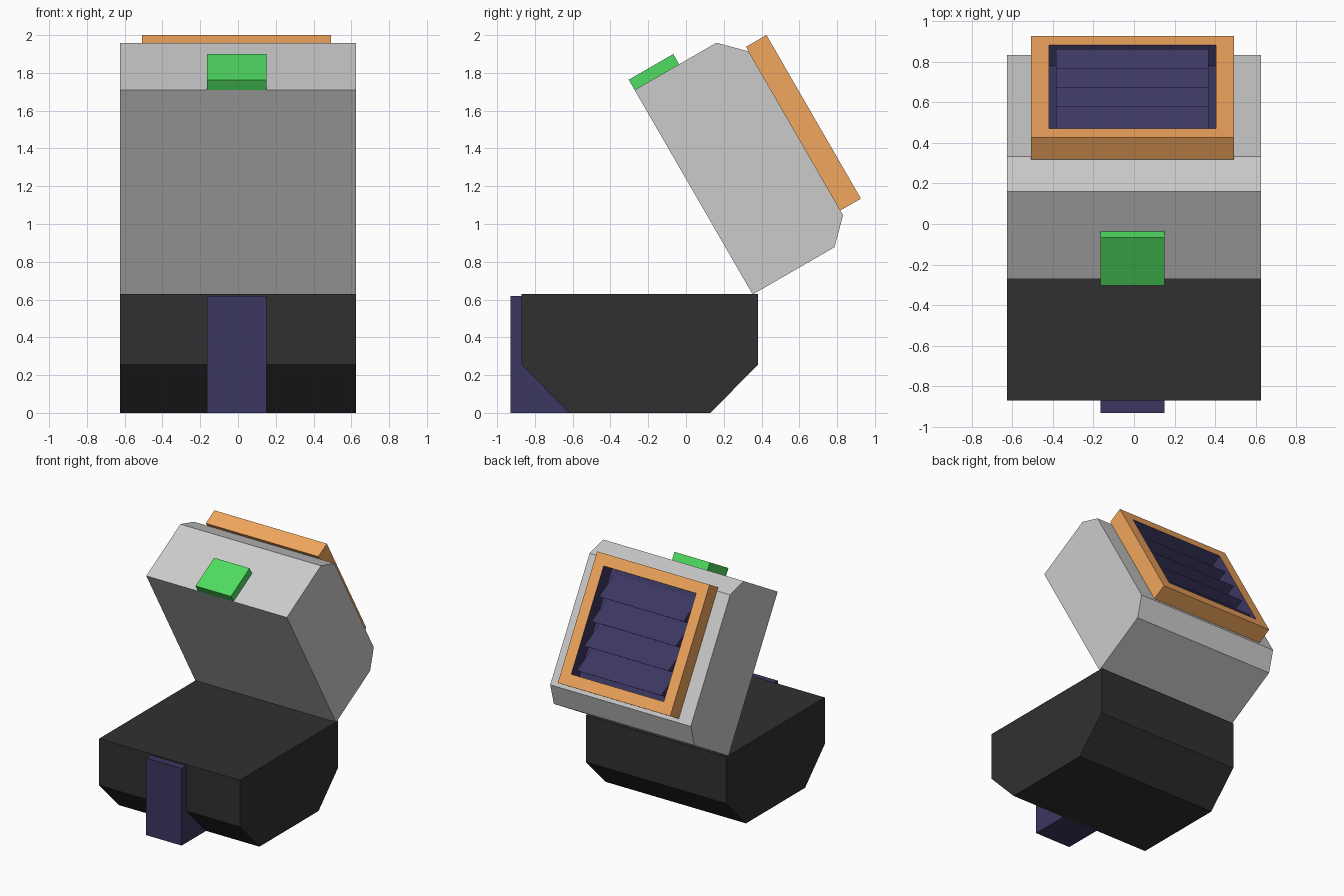
import bpy, bmesh, math
from mathutils import Vector

if "Cube" in bpy.data.objects:
    bpy.data.objects.remove(bpy.data.objects["Cube"])

TILT = math.radians(30)
HINGE = (0.353, 0.627)


def material(name, rgb):
    m = bpy.data.materials.new(name)
    m.diffuse_color = (*rgb, 1)
    m.use_nodes = True
    m.node_tree.nodes["Principled BSDF"].inputs["Base Color"].default_value = m.diffuse_color
    return m


black = material("black", (0.03, 0.03, 0.03))
navy = material("navy", (0.045, 0.038, 0.12))
orange = material("orange", (0.88, 0.38, 0.11))
green = material("green", (0.08, 0.72, 0.12))


def tilted(points):
    """Lid coordinates (depth v, length u) to world (y, z)."""
    c, s = math.cos(TILT), math.sin(TILT)
    return [(HINGE[0] + v * c - u * s, HINGE[1] + v * s + u * c) for v, u in points]


def prism(name, profile, x0, x1, mat=None, edit=None):
    """Extrude a (y, z) profile from x0 to x1."""
    bm = bmesh.new()
    face = bm.faces.new([bm.verts.new((x0, y, z)) for y, z in profile])
    ext = bmesh.ops.extrude_face_region(bm, geom=[face])["geom"]
    moved = [g for g in ext if isinstance(g, bmesh.types.BMVert)]
    bmesh.ops.translate(bm, verts=moved, vec=(x1 - x0, 0, 0))
    bmesh.ops.recalc_face_normals(bm, faces=bm.faces)
    if edit:
        edit(bm)
    me = bpy.data.meshes.new(name)
    bm.to_mesh(me)
    bm.free()
    ob = bpy.data.objects.new(name, me)
    bpy.context.collection.objects.link(ob)
    if mat:
        me.materials.append(mat)
    return ob


# Base with chamfered underside, and the block at its front
prism("base", [(-0.87, 0.63), (0.38, 0.63), (0.38, 0.255), (0.13, 0), (-0.62, 0), (-0.87, 0.255)],
      -0.625, 0.625, black)
prism("front_block", [(-0.93, 0.62), (-0.87, 0.62), (-0.87, 0.255), (-0.62, 0), (-0.93, 0)],
      -0.165, 0.15, navy)

# Open lid with chamfered outer edges
prism("lid", tilted([(0, 0), (0, 1.25), (0.5, 1.25), (0.625, 1.125), (0.625, 0.125), (0.5, 0)]),
      -0.625, 0.625)

# Latch on the lid's free edge
prism("latch", tilted([(0, 1.25), (0, 1.3125), (0.272, 1.3125), (0.272, 1.25)]), -0.165, 0.15, green)


# Vent frame: inset the outer face and sink it to make the opening
def open_frame(bm):
    out = Vector((0, math.cos(TILT), math.sin(TILT)))
    face = max(bm.faces, key=lambda f: f.normal.dot(out))
    bmesh.ops.inset_region(bm, faces=[face], thickness=0.125)
    floor = bmesh.ops.extrude_discrete_faces(bm, faces=[face])["faces"][0]
    bmesh.ops.translate(bm, verts=floor.verts, vec=out * -0.12)
    for e in floor.edges:
        for f in e.link_faces:
            f.material_index = 1


frame = prism("vent_frame", tilted([(0.625, 0.153), (0.625, 1.153), (0.75, 1.153), (0.75, 0.153)]),
              -0.508, 0.492, orange, open_frame)
frame.data.materials.append(navy)

# Louvre slats, proud at the lower edge and recessed at the top
for i in range(4):
    u = 0.278 + 0.1875 * i
    prism(f"vent_slat_{i + 1}", tilted([(0.749, u), (0.632, u), (0.632, u + 0.1875)]),
          -0.383, 0.367, navy)
